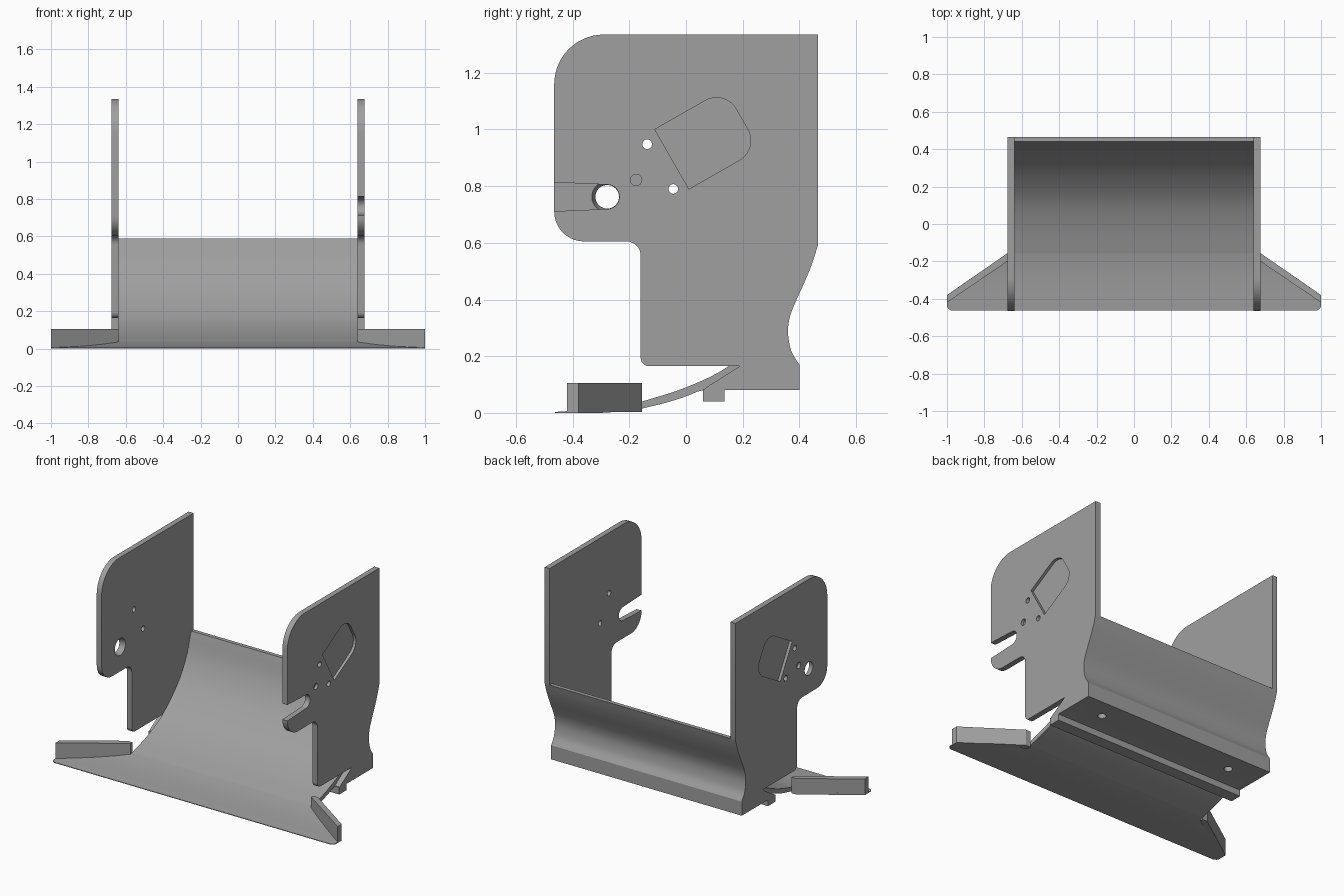
import bpy, bmesh, math
from mathutils import Vector

if "Cube" in bpy.data.objects:
    bpy.data.objects.remove(bpy.data.objects["Cube"])

grey = bpy.data.materials.new("plain grey")
grey.diffuse_color = (0.35, 0.35, 0.35, 1)
grey.use_nodes = True
grey.node_tree.nodes["Principled BSDF"].inputs["Base Color"].default_value = grey.diffuse_color


def finish(name, bm):
    bmesh.ops.recalc_face_normals(bm, faces=bm.faces[:])
    me = bpy.data.meshes.new(name)
    bm.to_mesh(me)
    bm.free()
    me.materials.append(grey)
    ob = bpy.data.objects.new(name, me)
    bpy.context.collection.objects.link(ob)
    return ob


def loft(name, sections):
    """Skin a list of equal-length vertex rings and cap both ends."""
    bm = bmesh.new()
    rings = [[bm.verts.new(p) for p in s] for s in sections]
    n = len(rings[0])
    for a, b in zip(rings, rings[1:]):
        for i in range(n):
            j = (i + 1) % n
            bm.faces.new((a[i], a[j], b[j], b[i]))
    bm.faces.new(rings[0])
    bm.faces.new(rings[-1])
    return finish(name, bm)


def prism_x(name, pts, x0, x1, pts2=None):
    return loft(name, [[(x0, y, z) for y, z in pts],
                       [(x1, y, z) for y, z in (pts2 or pts)]])


def prism_z(name, pts, z0, z1):
    return loft(name, [[(x, y, z) for x, y in pts] for z in (z0, z1)])


def arc(cy, cz, r, a0, a1, n=10):
    return [(cy + r * math.cos(math.radians(a0 + (a1 - a0) * i / n)),
             cz + r * math.sin(math.radians(a0 + (a1 - a0) * i / n))) for i in range(n + 1)]


def circle(cy, cz, r, n=24):
    return arc(cy, cz, r, 0, 360, n)[:-1]


def spline(pts, n=5):
    """Smooth curve through the points."""
    p = [Vector(q) for q in pts]
    p = [2 * p[0] - p[1]] + p + [2 * p[-1] - p[-2]]
    out = []
    for i in range(1, len(p) - 2):
        a, b, c, d = p[i - 1:i + 3]
        for k in range(n):
            t = k / n
            out.append(tuple(0.5 * (2 * b + (c - a) * t + (2 * a - 5 * b + 4 * c - d) * t ** 2
                                    + (3 * b - a - 3 * c + d) * t ** 3)))
    return out + [tuple(p[-2])]


def cut(ob, cutter):
    m = ob.modifiers.new("cut", 'BOOLEAN')
    m.operation, m.solver, m.object = 'DIFFERENCE', 'EXACT', cutter
    bpy.context.view_layer.objects.active = ob
    bpy.ops.object.modifier_apply(modifier=m.name)
    bpy.data.objects.remove(cutter)


IN, OUT, FLARE = 0.64, 0.675, -0.155

# Shared curves (y, z)
inner = spline([(-0.155, 0.04), (0, 0.09), (0.15, 0.165), (0.3, 0.30), (0.39, 0.44), (0.44, 0.59)])
under = spline([(-0.155, 0.015), (-0.04, 0.045), (0.06, 0.085), (0.19, 0.165)])
back = spline([(0.40, 0.17), (0.371, 0.22), (0.36, 0.285), (0.367, 0.34),
               (0.388, 0.395), (0.42, 0.465), (0.446, 0.53), (0.465, 0.59)])

# Curved trough with its solid foot
trough = prism_x("trough", inner + back[::-1] + [(0.40, 0.08), (0.06, 0.08)]
                 + [p for p in under if p[0] < 0.055][::-1], -IN, IN)
for x in (-0.47, 0.47):
    hole = prism_z("screw_hole", circle(x, 0.275, 0.025), 0.0, 0.15)
    cut(trough, hole)
prism_x("foot_rib", [(0.06, 0.04), (0.135, 0.04), (0.135, 0.085), (0.06, 0.085)], -OUT, OUT)

# Flared front apron: (y, half width, top z, underside z)
apron = [(-0.462, 0.98, 0.004, 0), (-0.452, 0.994, 0.004, 0), (-0.44, 1, 0.005, 0),
         (-0.38, 1, 0.008, 0), (-0.30, 0.885, 0.014, 0), (-0.225, 0.776, 0.025, 0.005),
         (FLARE, OUT, 0.04, 0.015)]
loft("apron", [[(-w, y, b), (w, y, b), (w, y, t), (-w, y, t)] for y, w, t, b in apron])

# Diagonal fences on the apron
for side, s in (("left", -1), ("right", 1)):
    prism_z(side + "_fence", [(s * x, y) for x, y in
            ((IN, -0.155), (OUT, -0.155), (1, -0.38), (1, -0.42), (IN, -0.175))], 0.003, 0.105)

# Side plates
outline = ([(0.465, 1.335)] + arc(-0.29, 1.16, 0.175, 90, 180, 14)
           + arc(-0.36, 0.71, 0.105, 180, 270)
           + arc(-0.21, 0.555, 0.05, 90, 0, 8)
           + arc(-0.13, 0.195, 0.03, 180, 270, 6)
           + [p for p in under if p[0] > 0.065][::-1]
           + [(0.06, 0.08), (0.40, 0.08)] + back)

# Tilted pocket with two rounded corners
d, p = Vector((0.496, -0.868)), Vector((0.868, 0.496))
a, L, W, r = Vector((-0.11, 1.0)), 0.285, 0.242, 0.08
c1, c2 = a + p * (L - r) + d * r, a + p * (L - r) + d * (W - r)
tilt = math.degrees(math.atan2(p.y, p.x))
pocket = ([tuple(a)] + arc(c1.x, c1.y, r, tilt + 90, tilt)
          + arc(c2.x, c2.y, r, tilt, tilt - 90) + [tuple(a + d * W)])

for side, s in (("left", -1), ("right", 1)):
    plate = prism_x(side + "_plate", outline, s * IN, s * OUT)
    cut(plate, prism_x("pocket", pocket, s * 0.657, s * 0.75))
    cut(plate, prism_x("blind_hole", circle(-0.176, 0.822, 0.02), s * 0.657, s * 0.75))
    for y, z in ((-0.137, 0.948), (-0.045, 0.79)):
        cut(plate, prism_x("pin_hole", circle(y, z, 0.017), s * 0.6, s * 0.75))
    if s > 0:  # open slot
        slot = [(-0.55, 0.708)] + arc(-0.278, 0.7625, 0.043, -90, 90, 14) + [(-0.55, 0.817)]
        cut(plate, prism_x("slot", slot, 0.6, 0.75))
    else:      # tapered round hole
        cut(plate, prism_x("axle_hole", circle(-0.278, 0.7625, 0.038, 32), -0.685, -0.63,
                           circle(-0.278, 0.7625, 0.058, 32)))

# Smooth curves, sharp edges
bpy.ops.object.select_all(action='DESELECT')
for ob in bpy.context.scene.objects:
    ob.select_set(True)
    bpy.context.view_layer.objects.active = ob
bpy.ops.object.shade_smooth_by_angle(angle=math.radians(25))
